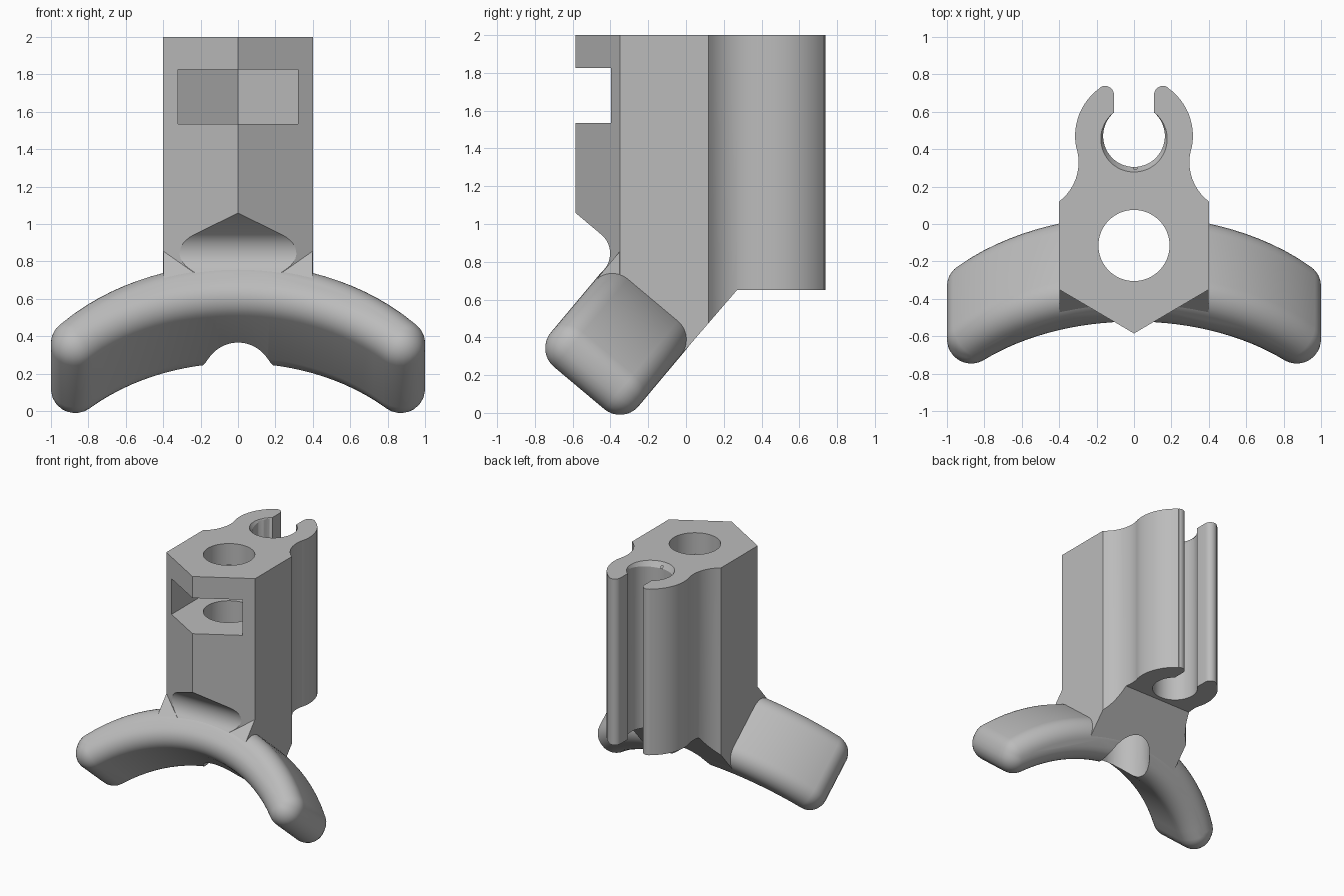
import bpy, bmesh
from math import sin, cos, radians, pi, sqrt, atan2
from mathutils import Vector

cube = bpy.data.objects.get("Cube")
if cube:
    bpy.data.objects.remove(cube)

grey = bpy.data.materials.new("plain grey")
grey.use_nodes = True
grey.diffuse_color = (0.5, 0.5, 0.5, 1)
grey.node_tree.nodes["Principled BSDF"].inputs["Base Color"].default_value = (0.5, 0.5, 0.5, 1)

TILT = radians(50)          # slope of the leg plane
FRONT, BACK = -0.82, -0.217  # leg faces, measured across the slope
GAP = 0.002                 # keeps faces of joined parts from coinciding


def upright(a, b, w):
    return Vector((a, b, w))


def sideways(a, b, w):
    return Vector((w, a, b))


def tilted(x, s, t):
    return Vector((x, s * cos(TILT) + t * sin(TILT), s * sin(TILT) - t * cos(TILT)))


def slope(s, t):
    return tuple(tilted(0, s, t))[1:]


def loft(name, layers, place):
    """Skin a stack of matching outlines given as (points, level)."""
    bm = bmesh.new()
    rings = [[bm.verts.new(place(a, b, w)) for a, b in pts] for pts, w in layers]
    n = len(rings[0])
    for low, high in zip(rings, rings[1:]):
        for i in range(n):
            j = (i + 1) % n
            bm.faces.new((low[i], low[j], high[j], high[i]))
    bm.faces.new(rings[0])
    bm.faces.new(rings[-1])
    bmesh.ops.remove_doubles(bm, verts=bm.verts, dist=1e-5)
    bmesh.ops.recalc_face_normals(bm, faces=bm.faces)
    mesh = bpy.data.meshes.new(name)
    bm.to_mesh(mesh)
    bm.free()
    mesh.materials.append(grey)
    obj = bpy.data.objects.new(name, mesh)
    bpy.context.collection.objects.link(obj)
    return obj


def prism(name, pts, lo, hi, place):
    return loft(name, [(pts, lo), (pts, hi)], place)


def arc(cx, cy, r, start, end, n):
    angles = [radians(start + (end - start) * i / n) for i in range(n + 1)]
    return [(cx + r * cos(a), cy + r * sin(a)) for a in angles]


def circle(cy, r, n=64):
    return arc(0, cy, r, 0, 360, n)[:-1]


def combine(target, tool, operation):
    mod = target.modifiers.new("combine", "BOOLEAN")
    mod.operation = operation
    mod.solver = "EXACT"
    mod.object = tool
    bpy.context.view_layer.update()
    bpy.context.view_layer.objects.active = target
    bpy.ops.object.modifier_apply(modifier=mod.name)
    bpy.data.objects.remove(tool)


# Pointed column with the open clip at its back
half = [(0.4, -0.35)]
half += arc(0.56, 0.33, 0.264, 232.7, 166, 10)
half += arc(0, 0.47, 0.315, -11, 55, 12)
half += arc(0.155, 0.69, 0.048, 57, 180, 8)
half += arc(0, 0.47, 0.165, 49.6, -84, 20)
outline = [(0, -0.585)] + half + [(0, 0.305)] + [(-x, y) for x, y in reversed(half)]
column = prism("clip_column", outline, -0.3, 2, upright)

# Side profile: sloped foot, flat clip bottom, filleted cut at the front
top_s, fillet = 0.435, 0.13
side = [(-0.9, 2.2), slope(top_s, -1.3)]
side += [slope(s, t) for t, s in arc(FRONT - fillet, top_s - fillet, fillet, 90, 0, 10)]
side += [slope(0.22, FRONT), slope(0.22, BACK), (0.27, 0.65), (0.9, 0.65), (0.9, 2.2)]
combine(column, prism("side_profile", side, -0.7, 0.7, sideways), "INTERSECT")

# Square shoulder block joining column and legs
w, top = 0.4 - GAP, top_s - GAP
shoulder = prism("shoulder", [(-w, 0.2), (w, 0.2), (w, top), (-w, top)],
                 FRONT + GAP, BACK - GAP, tilted)

# Arched pair of legs, fully rounded: a flat core grown by a radius
R = 0.13
END = 1 - R
OUTER, OUTER_S = 1.3 - R, 0.408 - 1.3
INNER, INNER_S = 1.13 + R, 0.085 - 1.13


def core_arch(radius, base, sign, steps=28):
    pts = []
    for i in range(steps + 1):
        x = END * (2 * i / steps - 1)
        h = sqrt(radius * radius - x * x)
        pts.append((x, base + h, atan2(sign * h, sign * x)))
    return pts


def corner(p, start, end, n=8):
    return [(p[0], p[1], start + (end - start) * i / n) for i in range(1, n)]


outer = core_arch(OUTER, OUTER_S, 1)
inner = core_arch(INNER, INNER_S, -1)[::-1]
core = outer + corner(outer[-1], outer[-1][2], 0, 5) + [(*outer[-1][:2], 0)]
core += [(*inner[0][:2], 0)] + corner(inner[0], 0, inner[0][2]) + inner
core += corner(inner[-1], inner[-1][2], -pi) + [(*inner[-1][:2], pi)]
core += [(*outer[0][:2], pi)] + corner(outer[0], pi, outer[0][2], 5)

quarter = [pi / 2 * i / 8 for i in range(9)]
levels = [(R * sin(a), FRONT - GAP + R - R * cos(a)) for a in quarter]
levels += [(R * sin(a), BACK + GAP - R + R * cos(a)) for a in reversed(quarter)]
layers = [([(x + d * cos(a), s + d * sin(a)) for x, s, a in core], t) for d, t in levels]
legs = loft("legs", layers, tilted)

# Nut pocket and eased rim of the clip
pocket = [(-0.32, -0.8), (0.32, -0.8), (0.32, 0.07), (0, 0.255), (-0.32, 0.07)]
combine(column, prism("pocket", pocket, 1.535, 1.825, upright), "DIFFERENCE")
rim = [(circle(0.455, 0.15), 1.955), (circle(0.455, 0.163), 1.975),
       (circle(0.455, 0.178), 2.001), (circle(0.455, 0.178), 2.05)]
combine(column, loft("rim", rim, upright), "DIFFERENCE")

# Bore straight down through every part
for part in (column, shoulder, legs):
    combine(part, prism("bore", circle(-0.115, 0.19), -0.5, 2.5, upright), "DIFFERENCE")
    bpy.ops.object.select_all(action="DESELECT")
    part.select_set(True)
    bpy.ops.object.shade_smooth_by_angle(angle=radians(30))
